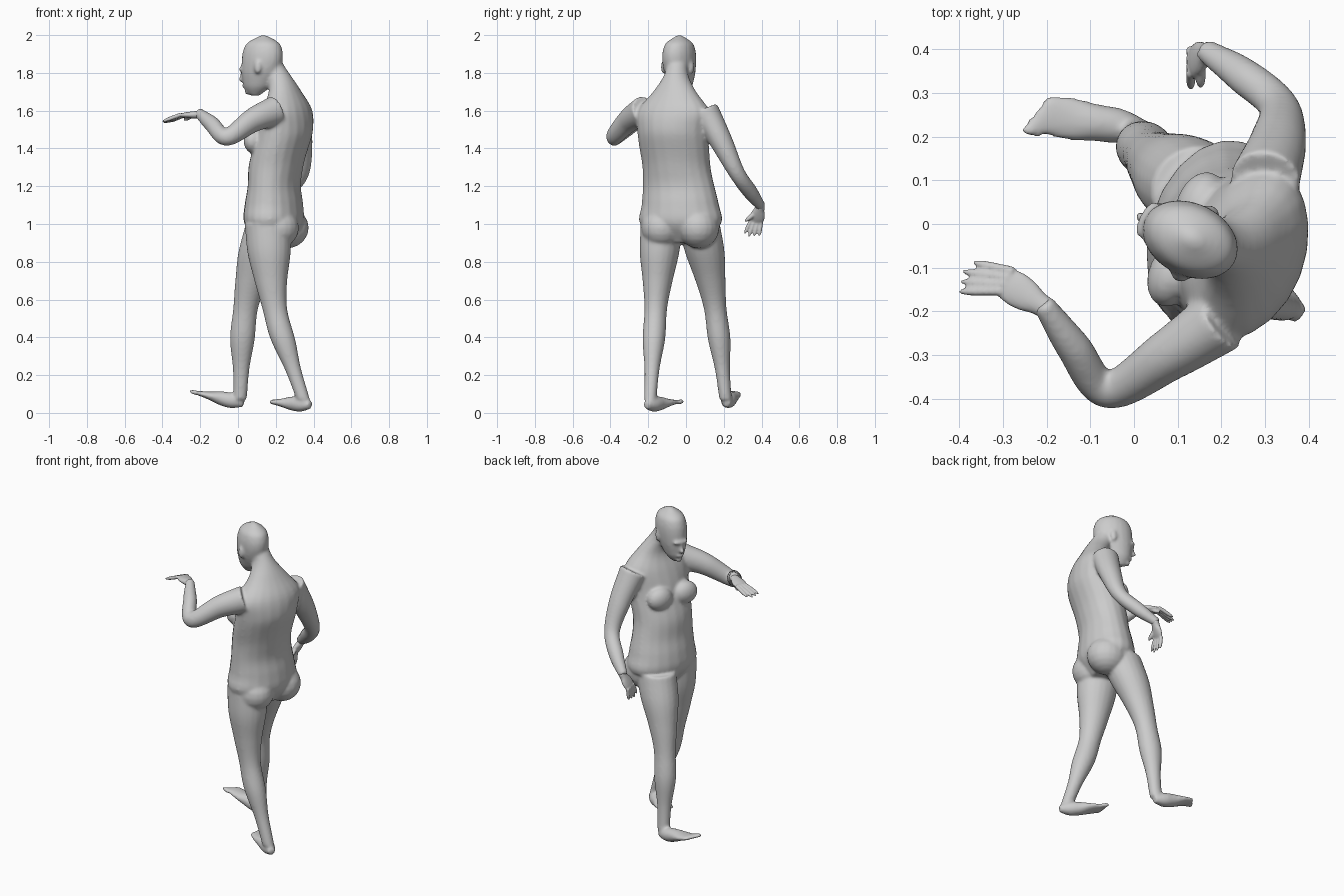
import bpy, bmesh
from math import sin, cos, pi, radians
from mathutils import Vector, Matrix

UP = Vector((0, 0, 1))
SIDEWAYS = Vector((1, 0, 0))
SIDES = 20
SLICES = 40

old = bpy.data.objects.get("Cube")
if old:
    bpy.data.objects.remove(old, do_unlink=True)

grey = (.6, .6, .6, 1)
skin = bpy.data.materials.new("plain_grey")
skin.use_nodes = True
skin.diffuse_color = grey
skin.node_tree.nodes["Principled BSDF"].inputs["Base Color"].default_value = grey


def sample(keys, fraction):
    """Point on a smooth curve through evenly spaced keys (vectors or numbers)."""
    padded = [keys[0] * 2 - keys[1], *keys, keys[-1] * 2 - keys[-2]]
    place = fraction * (len(keys) - 1)
    index = min(int(place), len(keys) - 2)
    t = place - index
    before, start, end, after = padded[index:index + 4]
    tangent_in, tangent_out = (end - before) / 2, (after - start) / 2
    ease = t * t * (3 - 2 * t)
    return (start * (1 - ease) + end * ease
            + tangent_in * (t * (1 - t) ** 2) - tangent_out * (t * t * (1 - t)))


def axes(yaw):
    """Lateral and forward directions of a part turned by yaw degrees."""
    angle = radians(yaw)
    return Vector((sin(angle), cos(angle), 0)), Vector((-cos(angle), sin(angle), 0))


def loft(bm, path, widths, depths, ref=UP, twist=None):
    """Elliptical slices along a path: square to it, or level when twist (yaw range) is given."""
    path = [Vector(point) for point in path]
    fractions = [i / SLICES for i in range(SLICES + 1)]
    centres = [sample(path, f) for f in fractions]
    loops = []
    for i, (f, centre) in enumerate(zip(fractions, centres)):
        if twist:
            side, depth = axes(twist[0] + (twist[1] - twist[0]) * f)
        else:
            tangent = (centres[min(i + 1, SLICES)] - centres[max(i - 1, 0)]).normalized()
            side = tangent.cross(ref).normalized()
            depth = side.cross(tangent)
        side, depth = side * sample(widths, f), depth * sample(depths, f)
        angles = [2 * pi * k / SIDES for k in range(SIDES)]
        loops.append([bm.verts.new(centre + side * cos(a) + depth * sin(a)) for a in angles])
    for lower, upper in zip(loops, loops[1:]):
        for k in range(SIDES):
            n = (k + 1) % SIDES
            bm.faces.new((lower[k], lower[n], upper[n], upper[k]))
    bm.faces.new(loops[0][::-1])
    bm.faces.new(loops[-1])


def blob(bm, centre, size, yaw):
    """Ellipsoid with half sizes forward, sideways and up."""
    lateral, forward = axes(yaw)
    turn = Matrix((forward, lateral, UP)).transposed().to_4x4()
    bmesh.ops.create_uvsphere(bm, u_segments=SIDES, v_segments=SIDES // 2, radius=1,
                              matrix=Matrix.Translation(centre) @ turn @ Matrix.Diagonal((*size, 1)))


def digit(bm, root, tip, radius, ref=UP):
    """Finger or toe with a rounded tip."""
    sizes = [radius, radius, radius, radius * .9, radius * .4]
    loft(bm, (root, tip), sizes, sizes, ref)


def leg(bm, hip, knee, ankle):
    """Thigh, calf and ankle share one outline, slightly deeper than wide."""
    widths = [.11, .105, .08, .06, .06, .04, .033]
    loft(bm, (hip, knee, ankle), widths, [w * 1.1 for w in widths], twist=(10, 10))


def foot(bm, heel, ball, inner):
    """Foot from heel to ball, then five toes starting from the inner side."""
    heel, ball = Vector(heel), Vector(ball)
    loft(bm, (heel, ball), [.02, .04, .043, .05, .045], [.02, .04, .037, .022, .012])
    heading = (ball - heel).normalized()
    across = heading.cross(UP).normalized() * inner
    for i in range(5):
        root = ball + across * (.04 - .02 * i) - heading * .008 * i
        digit(bm, root, root + heading * (.045 - .004 * i), .013 - .001 * i)


def arm(bm, joints, ref):
    """Arm through shoulder, upper arm, elbow, forearm and wrist."""
    widths = [.075, .06, .043, .04, .025]
    loft(bm, joints, widths, [w * 1.08 for w in widths], ref)


def hand(name, wrist, knuckles, reach, ref):
    """Palm, four fingers fanned across the knuckles, and a thumb."""
    bm = bmesh.new()
    wrist, knuckles, reach = Vector(wrist), Vector(knuckles), Vector(reach)
    loft(bm, (wrist, knuckles), [.025, .027, .037, .04, .034], [.022, .02, .018, .015, .01], ref)
    across = (knuckles - wrist).cross(ref).normalized()
    for i in range(4):
        offset = across * (.03 - .02 * i)
        root = knuckles + offset * .9 - reach * .1
        digit(bm, root, knuckles + offset * 1.3 + reach * (1 - .1 * abs(i - 1)), .0105, ref)
    root = wrist.lerp(knuckles, .5) + across * .015
    digit(bm, root, root + reach * .7 + across * .04, .012, ref)
    finish(bm, name, .005, 3)


def finish(bm, name, voxel, passes):
    """Fuse the overlapping solids into one smooth surface."""
    bmesh.ops.recalc_face_normals(bm, faces=bm.faces)
    mesh = bpy.data.meshes.new(name)
    bm.to_mesh(mesh)
    bm.free()
    mesh.materials.append(skin)
    obj = bpy.data.objects.new(name, mesh)
    bpy.context.scene.collection.objects.link(obj)
    fuse = obj.modifiers.new("fuse", 'REMESH')
    fuse.mode = 'VOXEL'
    fuse.voxel_size = voxel
    fuse.use_smooth_shade = True
    soften = obj.modifiers.new("soften", 'SMOOTH')
    soften.factor = .5
    soften.iterations = passes


body = bmesh.new()

# Torso and neck, turning from the hips up to the shoulders
spine = ((.19, -.03, .9), (.19, -.03, 1.1), (.2, -.05, 1.3), (.25, -.07, 1.5), (.25, -.06, 1.7), (.15, -.04, 1.9))
loft(body, spine, [.1, .22, .21, .195, .185, .19, .195, .2, .12, .06, .06],
     [.08, .15, .15, .135, .14, .14, .14, .12, .08, .065, .06], twist=(14, 26))

# Chest and buttocks, paired about the middle
for centre, half, size, yaw in (((.12, -.035, 1.44), .085, (.055, .08, .07), 22),
                                ((.23, -.03, .98), .1, (.12, .11, .11), 15)):
    for sign in (-1, 1):
        blob(body, Vector(centre) + axes(yaw)[0] * half * sign, size, yaw)

# Head, longer than wide
TURN = 26
lateral, forward = axes(TURN)
head = [.02, .05, .065, .076, .082, .084, .08, .064, .01]
loft(body, ((.09, -.02, 1.68), (.125, -.035, 1.84), (.135, -.035, 2)),
     head, [w * 1.36 for w in head], twist=(TURN, TURN))

# Nose tip, nose bridge, lips, chin and brow, then the ears
face = Vector((.1, -.025, 0))
for reach, height, size in ((.09, 1.765, (.02, .014, .014)), (.085, 1.79, (.013, .01, .026)),
                            (.073, 1.73, (.012, .023, .011)), (.055, 1.7, (.016, .02, .016)),
                            (.08, 1.82, (.018, .05, .012))):
    blob(body, face + forward * reach + UP * height, size, TURN)
for sign in (-1, 1):
    blob(body, Vector((.14, -.045, 1.83)) + lateral * .083 * sign, (.02, .013, .036), TURN)

# Leading right leg and trailing left leg
leg(body, (.16, .07, 1), (.04, .155, .55), (.01, .21, .07))
foot(body, (.03, .215, .05), (-.21, .25, .105), -1)
leg(body, (.155, -.13, 1), (.195, -.16, .55), (.345, -.19, .07))
foot(body, (.385, -.21, .042), (.185, -.07, .058), 1)

# Raised left arm and lowered right arm
arm(body, ((.2, -.22, 1.6), (.08, -.3, 1.55), (-.06, -.38, 1.46), (-.14, -.28, 1.53), (-.21, -.18, 1.59)), UP)
arm(body, ((.3, .1, 1.6), (.33, .19, 1.43), (.33, .27, 1.27), (.25, .34, 1.17), (.16, .4, 1.09)), SIDEWAYS)
finish(body, "body", .008, 10)

# Hands
hand("left_hand", (-.19, -.2, 1.58), (-.3, -.13, 1.575), (-.1, .01, -.04), UP)
hand("right_hand", (.175, .395, 1.1), (.13, .37, 1.01), (0, -.025, -.08), SIDEWAYS)
